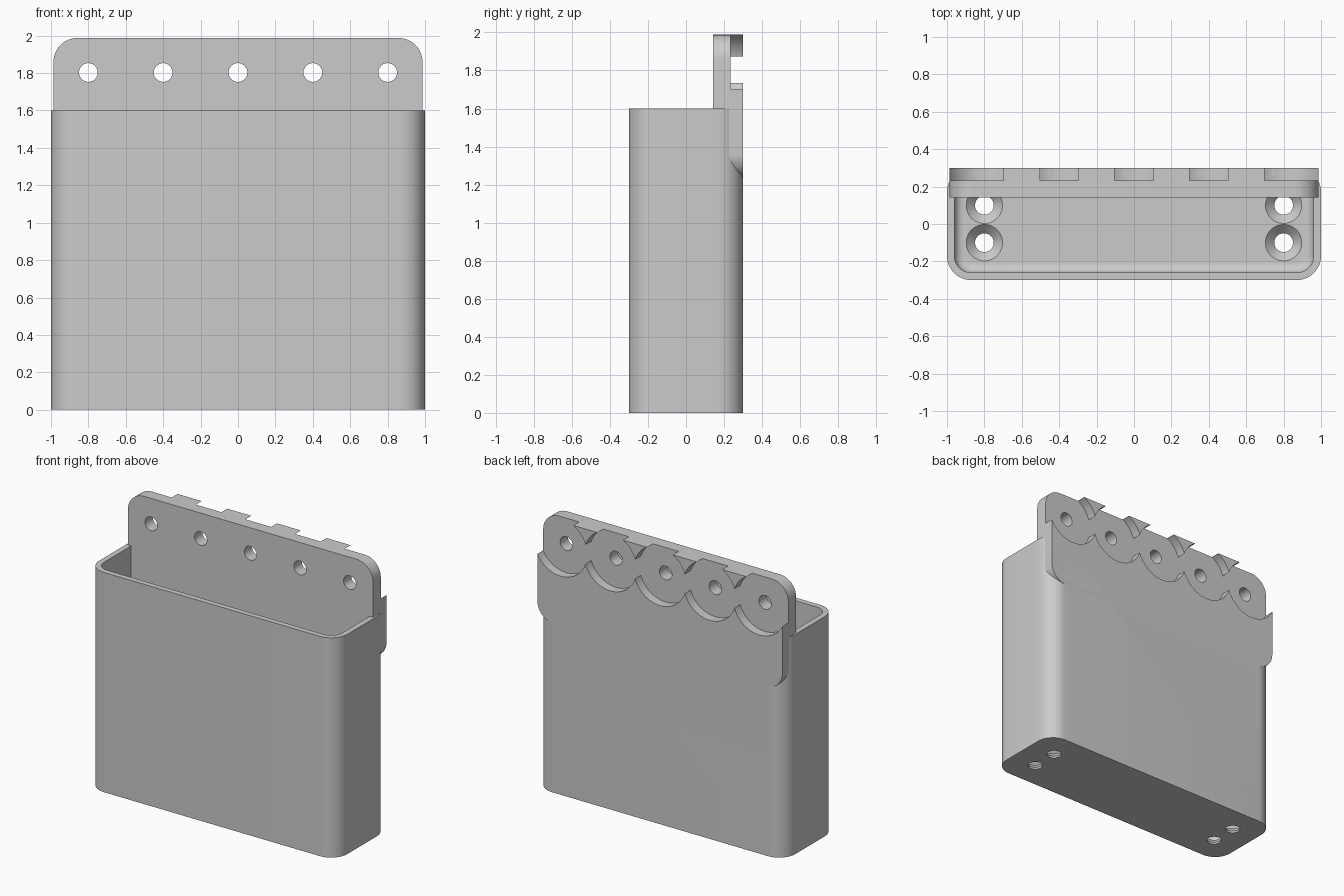
import bpy, bmesh
from math import sin, cos, pi, radians
from mathutils import Matrix

cube = bpy.data.objects.get("Cube")
if cube:
    bpy.data.objects.remove(cube, do_unlink=True)

grey = bpy.data.materials.new("light_grey")
grey.use_nodes = True
grey.diffuse_color = (0.6, 0.6, 0.6, 1)
grey.node_tree.nodes["Principled BSDF"].inputs["Base Color"].default_value = (0.6, 0.6, 0.6, 1)

BACK = 0.3            # back plane shared by the box and the plate
CORNER = 0.13
HOLE_Z = 1.803
HOLE_XS = [0.4 * i for i in range(-2, 3)]


def rounded_rect(u0, u1, v0, v1, r, steps=12):
    """Counter-clockwise outline of a rounded rectangle."""
    centres = [(u1 - r, v1 - r), (u0 + r, v1 - r), (u0 + r, v0 + r), (u1 - r, v0 + r)]
    points = []
    for q, (cu, cv) in enumerate(centres):
        for i in range(steps + 1):
            a = (q + i / steps) * pi / 2
            points.append((cu + r * cos(a), cv + r * sin(a)))
    return points


def finish(name, bm):
    bmesh.ops.recalc_face_normals(bm, faces=bm.faces)
    mesh = bpy.data.meshes.new(name)
    bm.to_mesh(mesh)
    bm.free()
    mesh.materials.append(grey)
    obj = bpy.data.objects.new(name, mesh)
    bpy.context.collection.objects.link(obj)
    return obj


def upright_prism(name, outline, z0, z1, fillet=0):
    """Extrude an xy outline up z, optionally rounding the lower rim."""
    bm = bmesh.new()
    base = bm.faces.new([bm.verts.new((u, v, z0)) for u, v in outline])
    rim = list(base.edges)
    top = bmesh.ops.extrude_face_region(bm, geom=[base], use_keep_orig=True)["geom"]
    bmesh.ops.translate(bm, verts=[g for g in top if isinstance(g, bmesh.types.BMVert)],
                        vec=(0, 0, z1 - z0))
    if fillet:
        bmesh.ops.bevel(bm, geom=rim, offset=fillet, segments=6, profile=0.5, affect='EDGES')
    return finish(name, bm)


def facing_prism(name, outline, y0, y1):
    """Extrude an xz outline along y."""
    bm = bmesh.new()
    base = bm.faces.new([bm.verts.new((u, y0, v)) for u, v in outline])
    new = bmesh.ops.extrude_face_region(bm, geom=[base], use_keep_orig=True)["geom"]
    bmesh.ops.translate(bm, verts=[g for g in new if isinstance(g, bmesh.types.BMVert)],
                        vec=(0, y1 - y0, 0))
    return finish(name, bm)


def cone(name, r_low, r_high, start, end, along_y=False):
    """Cone or cylinder between two points on the same axis."""
    bm = bmesh.new()
    length = end[1] - start[1] if along_y else end[2] - start[2]
    turn = Matrix.Rotation(radians(-90), 4, 'X') if along_y else Matrix()
    middle = [(a + b) / 2 for a, b in zip(start, end)]
    bmesh.ops.create_cone(bm, cap_ends=True, segments=64, radius1=r_low, radius2=r_high,
                          depth=length, matrix=Matrix.Translation(middle) @ turn)
    return finish(name, bm)


def cut(target, cutter):
    mod = target.modifiers.new("cut", 'BOOLEAN')
    mod.operation = 'DIFFERENCE'
    mod.solver = 'EXACT'
    mod.object = cutter
    cutter.hide_render = True
    bpy.context.view_layer.objects.active = target
    bpy.ops.object.modifier_apply(modifier=mod.name)


cutters = []

# Open box with a filleted floor
box = upright_prism("box", rounded_rect(-1, 1, -BACK, BACK, CORNER), 0, 1.6)
cavity = upright_prism("cavity_cutter",
                       rounded_rect(-0.96, 0.96, -0.26, 0.26, CORNER - 0.04),
                       0.06, 1.8, fillet=0.05)
cut(box, cavity)
cutters.append(cavity)

# Countersunk drain holes in the floor
for x in (-0.8, 0.8):
    for y in (-0.1, 0.1):
        bore = cone("bore_cutter", 0.05, 0.05, (x, y, -0.1), (x, y, 0.1))
        sink = cone("countersink_cutter", 0.05, 0.11, (x, y, 0.013), (x, y, 0.073))
        for c in (bore, sink):
            cut(box, c)
            cutters.append(c)

# Mounting plate rising from the back of the box
plate = facing_prism("mounting_plate",
                     rounded_rect(-0.987, 0.987, 1.232, 1.988, CORNER), 0.143, BACK)

# Round pockets on the back, each with a through hole
for x in HOLE_XS:
    pocket = cone("pocket_cutter", 0.212, 0.212, (x, 0.233, HOLE_Z), (x, 0.5, HOLE_Z), True)
    hole = cone("hole_cutter", 0.05, 0.05, (x, 0, HOLE_Z), (x, 0.5, HOLE_Z), True)
    cut(plate, pocket)
    cut(plate, hole)
    cut(box, pocket)
    cutters += [pocket, hole]

for c in cutters:
    bpy.data.objects.remove(c, do_unlink=True)

# Smooth the rounded walls, keep the rims crisp
for obj in (box, plate):
    bpy.ops.object.select_all(action='DESELECT')
    obj.select_set(True)
    bpy.context.view_layer.objects.active = obj
    bpy.ops.object.shade_smooth_by_angle(angle=radians(30))
